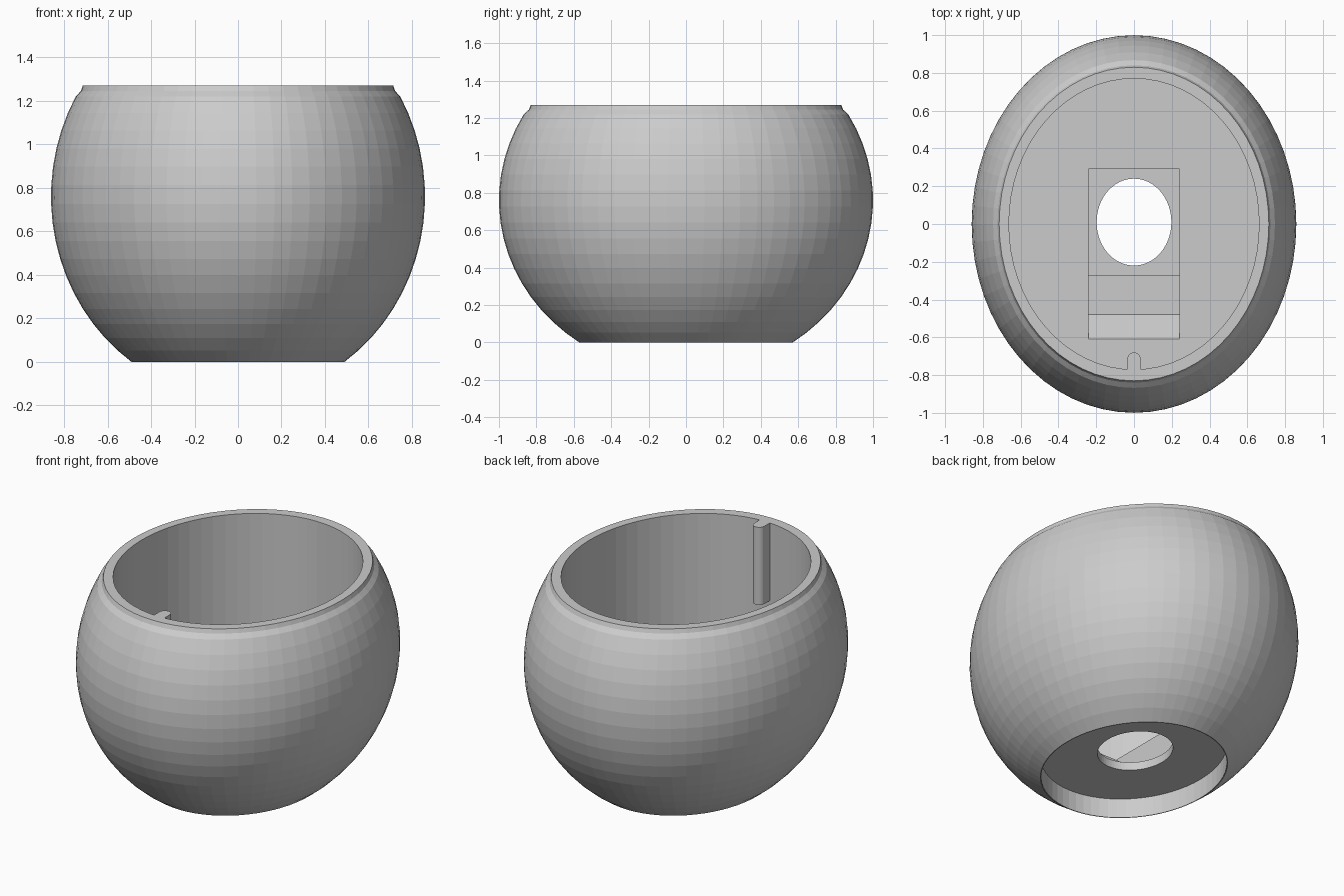
import bpy, bmesh, math

cube = bpy.data.objects.get("Cube")
if cube:
    bpy.data.objects.remove(cube, do_unlink=True)

ASPECT = 0.86      # width of every oval relative to its length
SIDES = 64

grey = bpy.data.materials.new("plain grey")
grey.use_nodes = True
grey.diffuse_color = (0.6, 0.6, 0.6, 1)
grey.node_tree.nodes["Principled BSDF"].inputs["Base Color"].default_value = (0.6, 0.6, 0.6, 1)


def finish(name, bm):
    bmesh.ops.recalc_face_normals(bm, faces=bm.faces)
    mesh = bpy.data.meshes.new(name)
    bm.to_mesh(mesh)
    bm.free()
    mesh.materials.append(grey)
    obj = bpy.data.objects.new(name, mesh)
    bpy.context.collection.objects.link(obj)
    return obj


def oval_solid(name, profile, cy=0.0):
    """Closed solid of stacked oval rings; profile holds (half length, z)."""
    bm = bmesh.new()
    rings = []
    for r, z in profile:
        angles = [math.tau * i / SIDES for i in range(SIDES)]
        rings.append([bm.verts.new((ASPECT * r * math.cos(a), cy + r * math.sin(a), z))
                      for a in angles])
    for low, high in zip(rings, rings[1:]):
        for i in range(SIDES):
            j = (i + 1) % SIDES
            bm.faces.new((low[i], low[j], high[j], high[i]))
    bm.faces.new(rings[0])
    bm.faces.new(rings[-1])
    return finish(name, bm)


def prism(name, outline, offset, place):
    """Extrude a flat outline by an offset; place maps 2D to 3D."""
    bm = bmesh.new()
    face = bm.faces.new([bm.verts.new(place(p, q)) for p, q in outline])
    out = bmesh.ops.extrude_face_region(bm, geom=[face])["geom"]
    verts = [v for v in out if isinstance(v, bmesh.types.BMVert)]
    bmesh.ops.translate(bm, verts=verts, vec=offset)
    return finish(name, bm)


def cut(target, cutter):
    mod = target.modifiers.new("cut", 'BOOLEAN')
    mod.operation = 'DIFFERENCE'
    mod.solver = 'EXACT'
    mod.object = cutter
    bpy.context.view_layer.objects.active = target
    bpy.ops.object.modifier_apply(modifier=mod.name)
    bpy.data.objects.remove(cutter, do_unlink=True)


# Rounded outer bowl, truncated at the foot and just below the rim
MID, HALF = 0.76, 0.925
start, end, steps = math.asin(-MID / HALF), math.asin(0.46 / HALF), 16
profile = []
for i in range(steps + 1):
    a = start + (end - start) * i / steps
    profile.append((math.cos(a), MID + HALF * math.sin(a)))
profile += [(0.84, 1.245), (0.83, 1.27)]
bowl = oval_solid("bowl", profile)

# Straight-walled interior, leaving a round-nosed key rib at the front
cavity = oval_solid("cavity_cutter", [(0.77, 0.35), (0.77, 1.5)])
RIB, NOSE = 0.035, -0.715
outline = [(-RIB, -0.85), (RIB, -0.85)]
outline += [(RIB * math.cos(math.pi * i / 10), NOSE + RIB * math.sin(math.pi * i / 10))
            for i in range(11)]
rib = prism("key_rib", outline, (0, 0, 0.9), lambda p, q: (p, q, 0.79))
cut(cavity, rib)
cut(bowl, cavity)

# Stepped pocket in the floor with a ramp towards the front
steps_yz = [(0.29, 0.17), (-0.27, 0.17), (-0.27, 0.22), (-0.48, 0.22),
            (-0.61, 0.35), (-0.61, 0.42), (0.29, 0.42)]
cut(bowl, prism("pocket_cutter", steps_yz, (0.48, 0, 0), lambda p, q: (-0.24, p, q)))

# Recessed underside and the hole through to the pocket
cut(bowl, oval_solid("foot_cutter", [(0.565, -0.2), (0.565, 0.12)]))
cut(bowl, oval_solid("hole_cutter", [(0.23, 0.05), (0.23, 0.25)], 0.01))
